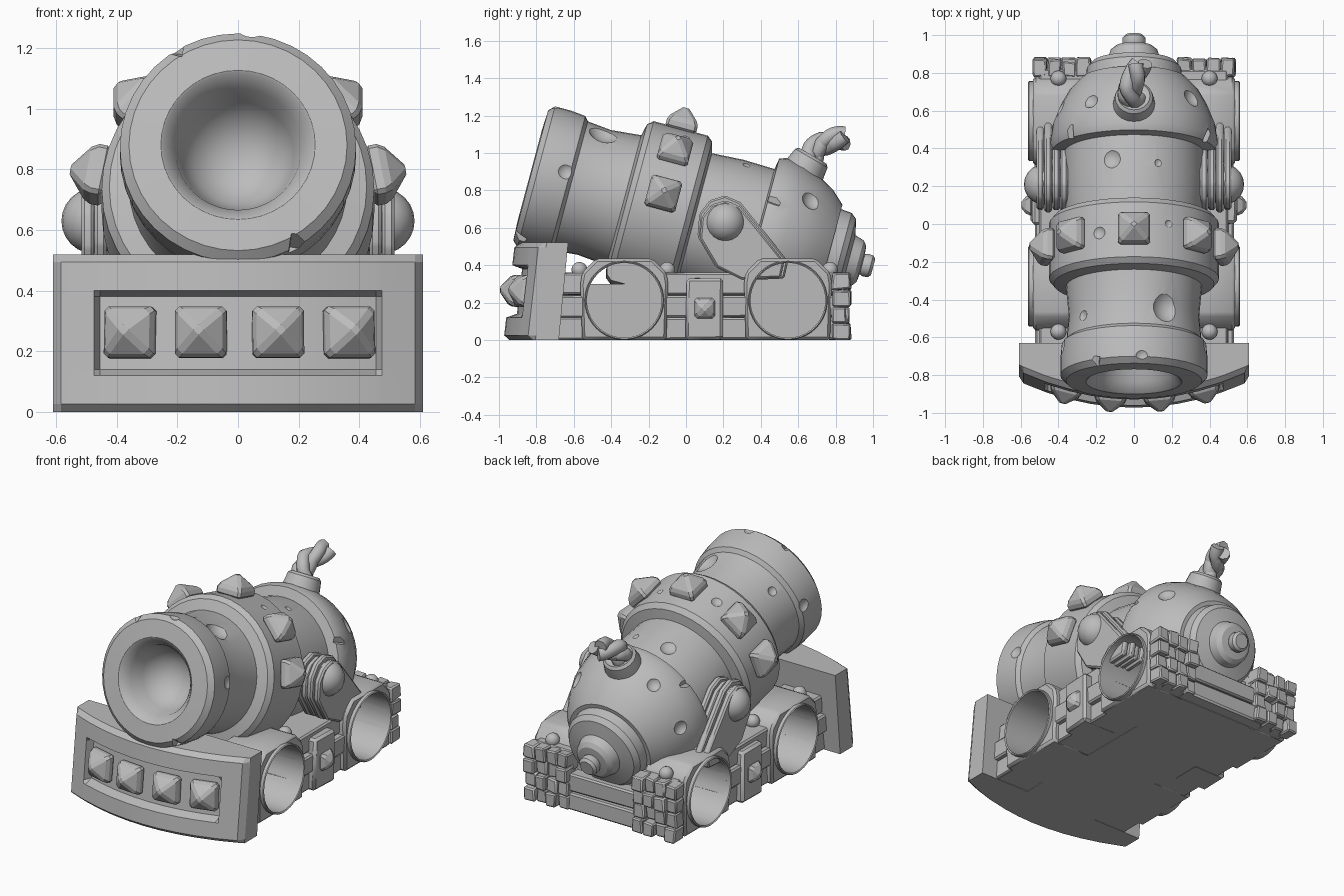
import bpy, bmesh, math, random
from mathutils import Vector, Matrix

random.seed(4)
if "Cube" in bpy.data.objects:
    bpy.data.objects.remove(bpy.data.objects["Cube"], do_unlink=True)

# Single stone grey material
GREY = (0.5, 0.5, 0.5, 1)
mat = bpy.data.materials.new("stone_grey")
mat.use_nodes = True
mat.diffuse_color = GREY
bsdf = next(n for n in mat.node_tree.nodes if n.type == 'BSDF_PRINCIPLED')
bsdf.inputs["Base Color"].default_value = GREY

X = Vector((1, 0, 0))
Z = Vector((0, 0, 1))
TILT = math.radians(15)
AXIS = Vector((0, math.cos(TILT), -math.sin(TILT)))
UP = Vector((0, math.sin(TILT), math.cos(TILT)))
MUZZLE = Vector((0, -0.83, 0.88))


def frame(pos, normal, side):
    """Matrix whose z axis is normal and whose y axis lies near side."""
    z = normal.normalized()
    x = side.cross(z).normalized()
    m = Matrix((x, z.cross(x), z)).transposed().to_4x4()
    m.translation = pos
    return m


def on_barrel(s, deg, r):
    """Point and outward direction on the tilted barrel."""
    a = math.radians(deg)
    out = X * math.sin(a) + UP * math.cos(a)
    return MUZZLE + AXIS * s + out * r, out


def finish(name, bm, bevel=0, cutters=(), angle=35):
    bmesh.ops.recalc_face_normals(bm, faces=bm.faces)
    me = bpy.data.meshes.new(name)
    bm.to_mesh(me)
    bm.free()
    ob = bpy.data.objects.new(name, me)
    bpy.context.collection.objects.link(ob)
    me.materials.append(mat)
    if bevel:
        mod = ob.modifiers.new("bevel", 'BEVEL')
        mod.width, mod.segments, mod.limit_method = bevel, 1, 'ANGLE'
    for cutter in cutters:
        mod = ob.modifiers.new("cut", 'BOOLEAN')
        mod.operation, mod.object, mod.solver = 'DIFFERENCE', cutter, 'EXACT'
    bake(ob, angle)
    return ob


def bake(ob, angle=35):
    bpy.ops.object.select_all(action='DESELECT')
    ob.select_set(True)
    bpy.context.view_layer.objects.active = ob
    bpy.ops.object.convert(target='MESH')
    bpy.ops.object.shade_smooth_by_angle(angle=math.radians(angle))


def lathe(bm, profile, matrix, steps=40):
    """Spin (distance, radius) pairs round the z axis of matrix."""
    vs = [bm.verts.new((r, 0, s)) for s, r in profile]
    es = [bm.edges.new(p) for p in zip(vs, vs[1:])]
    bmesh.ops.spin(bm, geom=vs + es, cent=(0, 0, 0), axis=(0, 0, 1),
                   angle=math.tau, steps=steps, use_duplicate=False)
    bmesh.ops.remove_doubles(bm, verts=bm.verts, dist=0.0005)
    bmesh.ops.transform(bm, matrix=matrix, verts=bm.verts)


def box(bm, xs, ys, zs, jitter=0.0):
    c = Vector([(a + b) / 2 for a, b in (xs, ys, zs)])
    size = [abs(b - a) for a, b in (xs, ys, zs)]
    m = Matrix.Translation(c) @ Matrix.Diagonal((*size, 1))
    for v in bmesh.ops.create_cube(bm, size=1, matrix=m)["verts"]:
        v.co += Vector([random.uniform(-jitter, jitter) for _ in range(3)])
        v.co.z = max(v.co.z, 0)


def prism(bm, outline, x0, x1):
    """Extrude a (y, z) outline along x."""
    face = bm.faces.new([bm.verts.new((x0, y, z)) for y, z in outline])
    new = bmesh.ops.extrude_face_region(bm, geom=[face])["geom"]
    for v in new:
        if isinstance(v, bmesh.types.BMVert):
            v.co.x = x1


def stud(name, pos, normal, side, w=0.17, h=0.1):
    bm = bmesh.new()
    box(bm, (-w / 2, w / 2), (-w / 2, w / 2), (0, h * 0.4))
    top = max(bm.faces, key=lambda f: f.calc_center_median().z)
    bmesh.ops.poke(bm, faces=[top], offset=h * 0.6)
    bmesh.ops.transform(bm, matrix=frame(pos, normal, side), verts=bm.verts)
    finish(name, bm, bevel=0.014, angle=20)


def ball(bm, pos, r):
    bmesh.ops.create_uvsphere(bm, u_segments=20, v_segments=12, radius=r,
                              matrix=Matrix.Translation(pos))


# Cutter for the deep round axle wells
WELLS = (-.33, .545)
bm = bmesh.new()
for side in (1, -1):
    for y in WELLS:
        m = Matrix.Translation((side * .42, y, .212)) @ Matrix.Rotation(math.pi / 2, 4, 'Y')
        bmesh.ops.create_cone(bm, cap_ends=True, segments=40, radius1=.2, radius2=.2, depth=.58, matrix=m)
wells = finish("well_cutter", bm)
wells.hide_render = True

# Dents and edge chips cut out of the barrel: distance, angle, radius, size
DENTS = [(0.32, 28, .35, .09), (1.12, -18, .375, .06), (1.5, 50, .39, .06), (1.45, -33, .41, .045),
         (0.7, -24, .45, .04), (0.18, 80, .385, .05), (0.3, -50, .35, .035), (1.1, 20, .375, .025),
         (0.18, -80, .385, .05), (0.75, 24, .45, .025), (0.03, 6, .39, .04), (1.48, -75, .4, .05)]
CHIPS = [(0, -32, .41), (0.02, 150, .41), (1.28, -50, .47), (1.28, 62, .47)]
bm = bmesh.new()
for s, deg, r, size in DENTS:
    p, out = on_barrel(s, deg, r + size * 0.85)
    ball(bm, p, size * 1.2)
for s, deg, r in CHIPS:
    p, out = on_barrel(s, deg, r)
    m = frame(p, out, AXIS) @ Matrix.Rotation(0.7, 4, 'Y') @ Matrix.Rotation(0.4, 4, 'X')
    bmesh.ops.create_cube(bm, size=0.075, matrix=m)
dents = finish("dent_cutter", bm)
dents.hide_render = True

# Barrel: bore, muzzle lip, tube, band, dome and stepped rear knob
bm = bmesh.new()
lathe(bm, [(.27, 0), (.255, .08), (.21, .145), (.14, .185), (.05, .208), (.0, .247),
           (-.005, .255), (0, .36), (.03, .39), (.12, .39), (.2, .382), (.22, .358), (.35, .345),
           (.515, .36), (.53, .425), (.56, .45), (.86, .45), (.89, .425), (.905, .365), (1.08, .375),
           (1.25, .37), (1.26, .43), (1.3, .445), (1.4, .43), (1.5, .39), (1.58, .345),
           (1.65, .28), (1.65, .255), (1.71, .25), (1.74, .225), (1.76, .14), (1.81, .125),
           (1.83, .10), (1.835, .055), (1.85, .062), (1.88, .06), (1.895, .045), (1.895, 0)],
      frame(MUZZLE, AXIS, UP))
finish("barrel", bm, cutters=(dents, wells), angle=32)
bpy.data.objects.remove(dents, do_unlink=True)

# Pyramid studs round the band
for deg in (-79, -45, 0, 45, 79):
    p, out = on_barrel(0.71, deg, 0.44)
    stud("band_stud", p, out, AXIS, h=0.14)

# Fuse collar and twisted rope
bm = bmesh.new()
lathe(bm, [(-.1, 0), (-.1, .12), (0, .11), (.06, .1), (.075, .085), (.06, .06), (.06, 0)],
      frame(Vector((0, 0.64, 0.92)), Vector((0, 0.5, 0.86)), X), 20)
finish("fuse_collar", bm)

path = [Vector(p) for p in ((0, .66, .95), (-.02, .68, 1.01), (-.02, .73, 1.05), (.01, .79, 1.07), (.03, .85, 1.08))]
curve = bpy.data.curves.new("fuse_rope", 'CURVE')
curve.dimensions, curve.bevel_depth, curve.bevel_resolution, curve.use_fill_caps = '3D', 0.04, 2, True
N = 28
for strand in range(3):
    sp = curve.splines.new('POLY')
    sp.points.add(N)
    for i in range(N + 1):
        t = i / N * (len(path) - 1)
        k = min(int(t), len(path) - 2)
        c = path[k].lerp(path[k + 1], t - k)
        d = (path[k + 1] - path[k]).normalized()
        v = X.cross(d).normalized()
        a = math.tau * (strand / 3 + i / N * 0.7)
        sp.points[i].co = (*(c + 0.03 * (X * math.cos(a) + v * math.sin(a))), 1)
rope = bpy.data.objects.new("fuse_rope", curve)
bpy.context.collection.objects.link(rope)
curve.materials.append(mat)
bake(rope, 50)


# Curved front plate with a raised border and a sunken panel
def plate_front(x, z):
    return -0.84 - 0.135 * (1 - (x / 0.6) ** 2) + 0.06 * z / 0.52


half = [.61, .585, .475, .455, .34, .23, .11]
xs = [-x for x in half] + [0] + half[::-1]
zs = [0, .025, .12, .14, .38, .40, .495, .52]
bm = bmesh.new()
front, back = [], []
for z in zs:
    rim_z = z in (zs[0], zs[-1])
    y_of = lambda x: plate_front(x, z) + (0.03 if rim_z or abs(x) > 0.6 else
                                          0.055 if abs(x) < 0.46 and .13 < z < .39 else 0)
    front.append([bm.verts.new((x, y_of(x), z)) for x in xs])
    back.append([bm.verts.new((x, -0.68 + 0.05 * z / 0.52, z)) for x in xs])
for rows in (front, back):
    for a, b in zip(rows, rows[1:]):
        for i in range(len(xs) - 1):
            bm.faces.new((a[i], a[i + 1], b[i + 1], b[i]))
for k in (0, -1):
    for i in range(len(xs) - 1):
        bm.faces.new((front[k][i], front[k][i + 1], back[k][i + 1], back[k][i]))
    for j in range(len(zs) - 1):
        bm.faces.new((front[j][k], front[j + 1][k], back[j + 1][k], back[j][k]))
finish("front_plate", bm, angle=25)
for x in (-.35, -.12, .13, .36):
    stud("plate_stud", Vector((x, plate_front(x, .26) + 0.06, .26)), Vector((.75 * x, -1, 0.1)), Z, h=0.13)

# Central floor and rear crossbars
bm = bmesh.new()
box(bm, (-.26, .26), (-.7, .76), (0, .3))
finish("chassis_floor", bm, cutters=(wells,))
bm = bmesh.new()
for z in (0, .12):
    box(bm, (-.3, .3), (.755, .84), (z, z + .11), 0.004)
finish("rear_crossbars", bm, bevel=0.01)

for side in (1, -1):
    # Side beams stacked from planks
    for i, out in enumerate((.5, .525, .5)):
        bm = bmesh.new()
        box(bm, (side * .23, side * out), (-.69, .82), (i * .12, i * .12 + .119), 0.004)
        finish("side_plank", bm, bevel=0.01, cutters=(wells,))

    # Rough plank ends at the back
    bm = bmesh.new()
    for i in range(4):
        for j in range(4):
            x, z = .23 + i * .077, j * .09
            box(bm, (side * x, side * (x + .074)), (.78, random.uniform(.84, .885)), (z, z + .087), 0.006)
    finish("plank_ends", bm, bevel=0.008)

    # Octagonal wheel housings with rims
    for y in WELLS:
        bm = bmesh.new()
        half_oct = [(.225, 0), (.235, .3), (.225, .36), (.15, .435)]
        prism(bm, [(y + a, z) for a, z in half_oct] + [(y - a, z) for a, z in half_oct[::-1]], side * .24, side * .535)
        finish("wheel_housing", bm, bevel=0.015, cutters=(wells,))
        bm = bmesh.new()
        lathe(bm, [(0, .2), (.05, .2), (.055, .207), (.05, .212), (0, .212), (0, .2)],
              frame(Vector((side * .505, y, .212)), X * side, Z))
        finish("wheel_rim", bm)

    # Studded block between the wheels
    bm = bmesh.new()
    box(bm, (side * .3, side * .545), (.0, .2), (0, .325), 0.008)
    finish("middle_block", bm, bevel=0.015)
    stud("block_stud", Vector((side * .535, .1, .17)), X * side, Z, 0.11, 0.075)

    # Leaning barrel bracket built from slats, with a round pin
    for i, grow in enumerate((1.0, 0.96, 1.02, 0.95)):
        bm = bmesh.new()
        outline = [(.065, .55), (.075, .67), (.13, .74), (.21, .765), (.29, .73), (.42, .57), (.54, .42), (.52, .33), (.3, .32), (.16, .39)]
        x = .35 + i * .042
        prism(bm, [(.25 + (y - .25) * grow, .4 + (z - .4) * grow) for y, z in outline], side * x, side * (x + .04))
        finish("bracket_slat", bm, bevel=0.01)
    bm = bmesh.new()
    ball(bm, Vector((side * .475, .21, .63)), 0.108)
    finish("bracket_pin", bm)

    # Round bolts on the beams
    bm = bmesh.new()
    for y in (-.57, -.1, .32, .77):
        ball(bm, Vector((side * .4, y, .375)), 0.042)
    finish("beam_bolts", bm)

bpy.data.objects.remove(wells, do_unlink=True)
